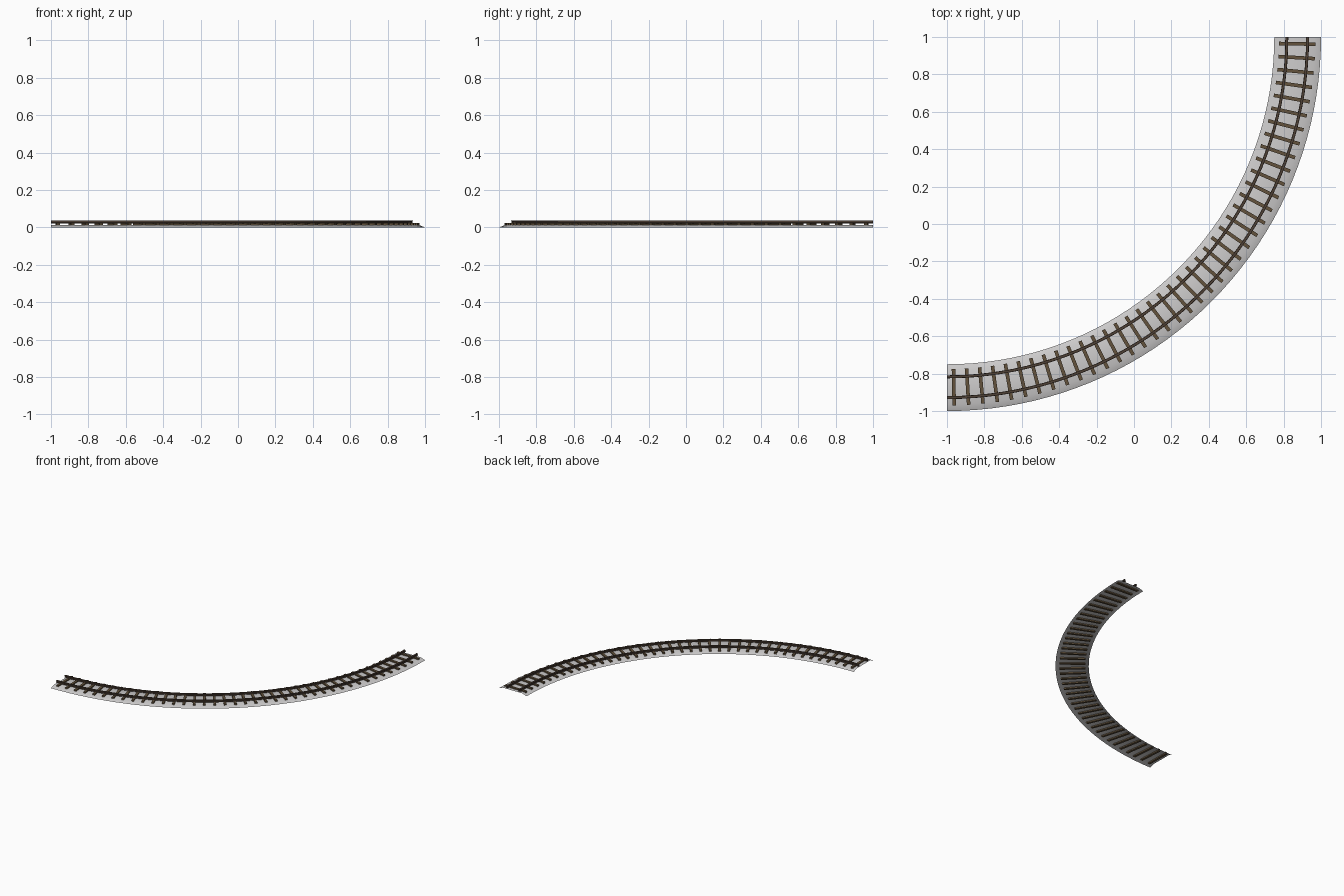
import bpy, math

if "Cube" in bpy.data.objects:
    bpy.data.objects.remove(bpy.data.objects["Cube"])

CX, CY = -1.0, 1.0        # centre of the quarter-circle bend
SEG = 40                  # steps along the bend
TIES = 40

def mat(name, c):
    m = bpy.data.materials.new(name)
    m.diffuse_color = (*c, 1)
    m.use_nodes = True
    m.node_tree.nodes["Principled BSDF"].inputs["Base Color"].default_value = m.diffuse_color
    return m

gravel = mat("pale_gravel", (0.62, 0.61, 0.61))
wood = mat("brown_wood", (0.125, 0.085, 0.045))
rust = mat("dark_rail", (0.075, 0.05, 0.035))

def make(name, verts, faces, m, smooth=False):
    me = bpy.data.meshes.new(name)
    me.from_pydata(verts, [], faces)
    me.materials.append(m)
    ob = bpy.data.objects.new(name, me)
    bpy.context.collection.objects.link(ob)
    if smooth:
        bpy.context.view_layer.objects.active = ob
        ob.select_set(True)
        bpy.ops.object.shade_smooth_by_angle(angle=math.radians(40))
        ob.select_set(False)
    return ob

def sweep(name, prof, m, closed):
    """Sweep a (radius, z) profile round the bend."""
    n = len(prof)
    verts, faces = [], []
    for i in range(SEG + 1):
        a = -math.pi / 2 + math.pi / 2 * i / SEG
        verts += [(CX + r * math.cos(a), CY + r * math.sin(a), z) for r, z in prof]
    for i in range(SEG):
        for j in range(n if closed else n - 1):
            k = (j + 1) % n
            faces.append((i*n + j, (i+1)*n + j, (i+1)*n + k, i*n + k))
    if closed:
        faces += [tuple(range(n)), tuple(SEG*n + j for j in reversed(range(n)))]
    return make(name, verts, faces, m, True)

# gravel bed: open underneath, with sloping shoulders
sweep("gravel_bed", [(1.75, 0), (1.785, 0.014), (1.965, 0.014), (2.0, 0)], gravel, False)

# rails with foot, web and head
half = [(0.008, 0.022), (0.008, 0.025), (0.003, 0.027),
        (0.003, 0.032), (0.007, 0.033), (0.007, 0.038)]
for name, r in (("inner_rail", 1.817), ("outer_rail", 1.928)):
    prof = [(r - x, z) for x, z in half] + [(r + x, z) for x, z in reversed(half)]
    sweep(name, prof, rust, True)

# wooden sleepers
verts, faces = [], []
for i in range(TIES):
    a = -math.pi / 2 + math.pi / 2 * (i + 0.5) / TIES
    c, s = math.cos(a), math.sin(a)
    b = len(verts)
    for z in (0.004, 0.023):
        for r, t in ((1.775, -0.0095), (1.97, -0.0095), (1.97, 0.0095), (1.775, 0.0095)):
            verts.append((CX + r*c - t*s, CY + r*s + t*c, z))
    faces += [tuple(b + k for k in f) for f in
              ((3, 2, 1, 0), (4, 5, 6, 7), (0, 1, 5, 4), (1, 2, 6, 5), (2, 3, 7, 6), (3, 0, 4, 7))]
make("sleepers", verts, faces, wood)
